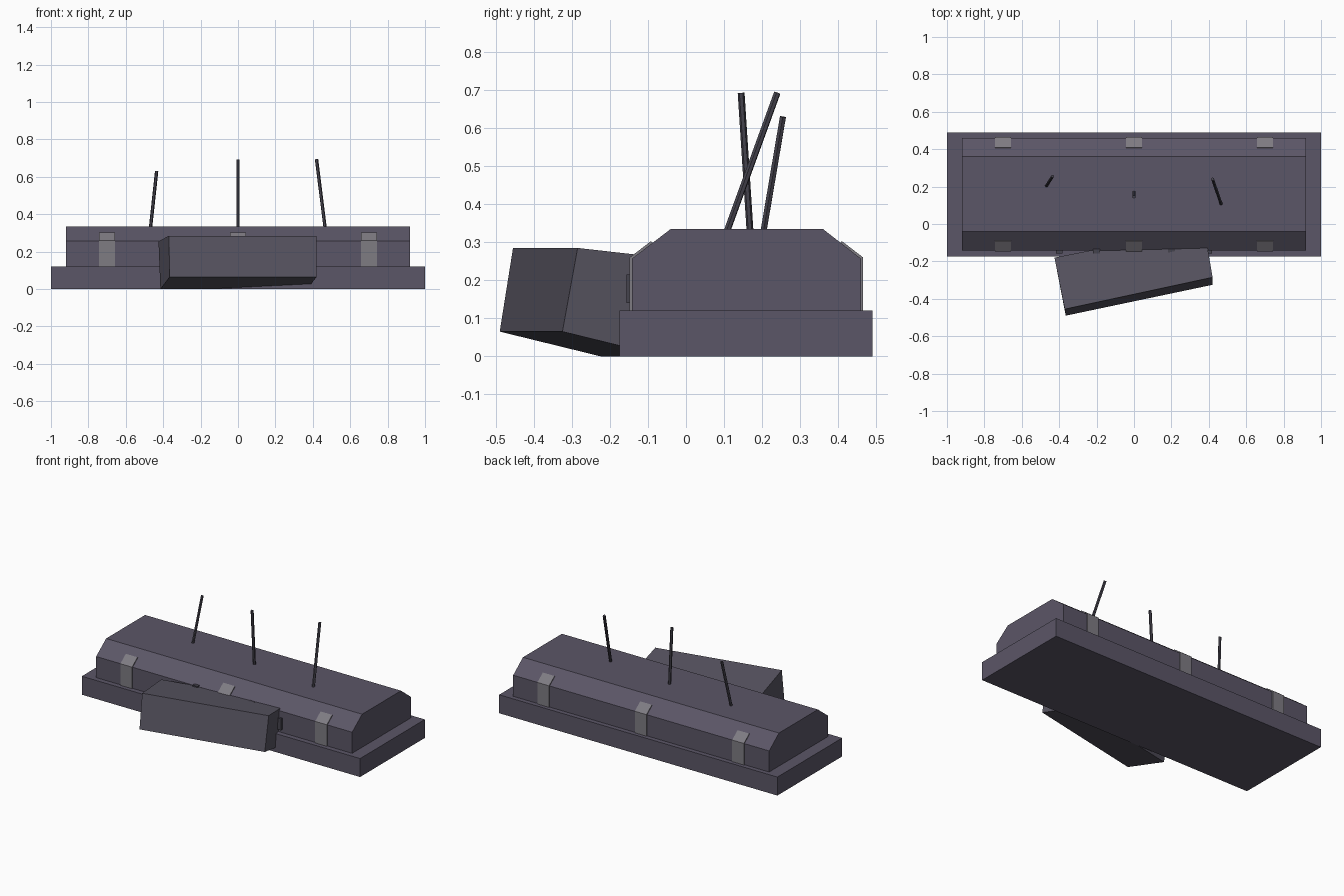
import bpy, bmesh
from mathutils import Vector

if "Cube" in bpy.data.objects:
    bpy.data.objects.remove(bpy.data.objects["Cube"])


def material(name, rgb):
    m = bpy.data.materials.new(name)
    m.diffuse_color = (*rgb, 1)
    m.use_nodes = True
    m.node_tree.nodes["Principled BSDF"].inputs["Base Color"].default_value = m.diffuse_color
    return m


STONE = material("purple grey stone", (0.105, 0.093, 0.135))
SLAB = material("grey stone", (0.098, 0.091, 0.122))
METAL = material("dull metal", (0.21, 0.20, 0.225))
DARK = material("dark iron", (0.06, 0.056, 0.075))


def finish(name, bm, mat):
    bmesh.ops.recalc_face_normals(bm, faces=bm.faces)
    me = bpy.data.meshes.new(name)
    bm.to_mesh(me)
    bm.free()
    me.materials.append(mat)
    ob = bpy.data.objects.new(name, me)
    bpy.context.collection.objects.link(ob)


def extrude_x(name, profile, x0, x1, mat):
    # prism from a (y, z) profile running along x
    bm = bmesh.new()
    a = [bm.verts.new((x0, y, z)) for y, z in profile]
    b = [bm.verts.new((x1, y, z)) for y, z in profile]
    bm.faces.new(a)
    bm.faces.new(b)
    n = len(profile)
    for i in range(n):
        j = (i + 1) % n
        bm.faces.new((a[i], a[j], b[j], b[i]))
    finish(name, bm, mat)


def rod(name, start, end, radius, mat):
    start, end = Vector(start), Vector(end)
    d = end - start
    start = start - d * 0.15
    d = end - start
    bm = bmesh.new()
    bmesh.ops.create_cone(bm, cap_ends=True, segments=6, radius1=radius,
                          radius2=radius, depth=d.length)
    bmesh.ops.rotate(bm, verts=bm.verts, matrix=d.to_track_quat('Z', 'Y').to_matrix())
    bmesh.ops.translate(bm, verts=bm.verts, vec=(start + end) / 2)
    finish(name, bm, mat)


# stepped base and chamfered chest
extrude_x("base", [(-0.175, 0), (0.49, 0), (0.49, 0.12), (-0.175, 0.12)], -1, 1, STONE)
extrude_x("chest", [(-0.142, 0.11), (-0.142, 0.257), (-0.04, 0.335), (0.36, 0.335),
                    (0.46, 0.257), (0.46, 0.11)], -0.92, 0.92, STONE)

# metal bands folded over the front and back shoulders
band = [(-0.148, 0.12), (-0.148, 0.26), (-0.092, 0.303), (-0.086, 0.296),
        (-0.13, 0.25), (-0.13, 0.12)]
for i, x in enumerate((-0.7, 0, 0.7)):
    extrude_x(f"front_band_{i}", band, x - 0.042, x + 0.042, METAL)
    extrude_x(f"back_band_{i}", [(0.318 - y, z) for y, z in band], x - 0.042, x + 0.042, METAL)

# small raised marks on the front wall
for i, (x, z0, z1) in enumerate(((-0.4, 0.14, 0.215), (-0.2, 0.19, 0.265),
                                 (0.2, 0.19, 0.265), (0.4, 0.14, 0.215))):
    extrude_x(f"front_mark_{i}", [(-0.157, z0), (-0.157, z1), (-0.135, z1), (-0.135, z0)],
              x - 0.018, x + 0.018, DARK)

# broken slab leaning against the front
bm = bmesh.new()
for co in ((-0.365, -0.49, 0.065), (-0.37, -0.455, 0.285), (0.42, -0.285, 0.285),
           (0.42, -0.325, 0.065), (-0.415, -0.225, 0), (-0.425, -0.18, 0.255),
           (0.375, -0.02, 0.255), (0.37, -0.06, 0)):
    bm.verts.new(co)
bm.verts.ensure_lookup_table()
for f in ((0, 1, 2, 3), (4, 5, 6, 7), (0, 1, 5, 4), (3, 2, 6, 7), (1, 2, 6, 5), (0, 3, 7, 4)):
    bm.faces.new([bm.verts[i] for i in f])
finish("leaning_slab", bm, SLAB)

# rods stuck in the top
rod("rod_left", (-0.467, 0.205, 0.335), (-0.435, 0.255, 0.63), 0.009, DARK)
rod("rod_middle", (0, 0.168, 0.335), (0, 0.145, 0.693), 0.009, DARK)
rod("rod_right", (0.465, 0.11, 0.335), (0.42, 0.24, 0.693), 0.009, DARK)
